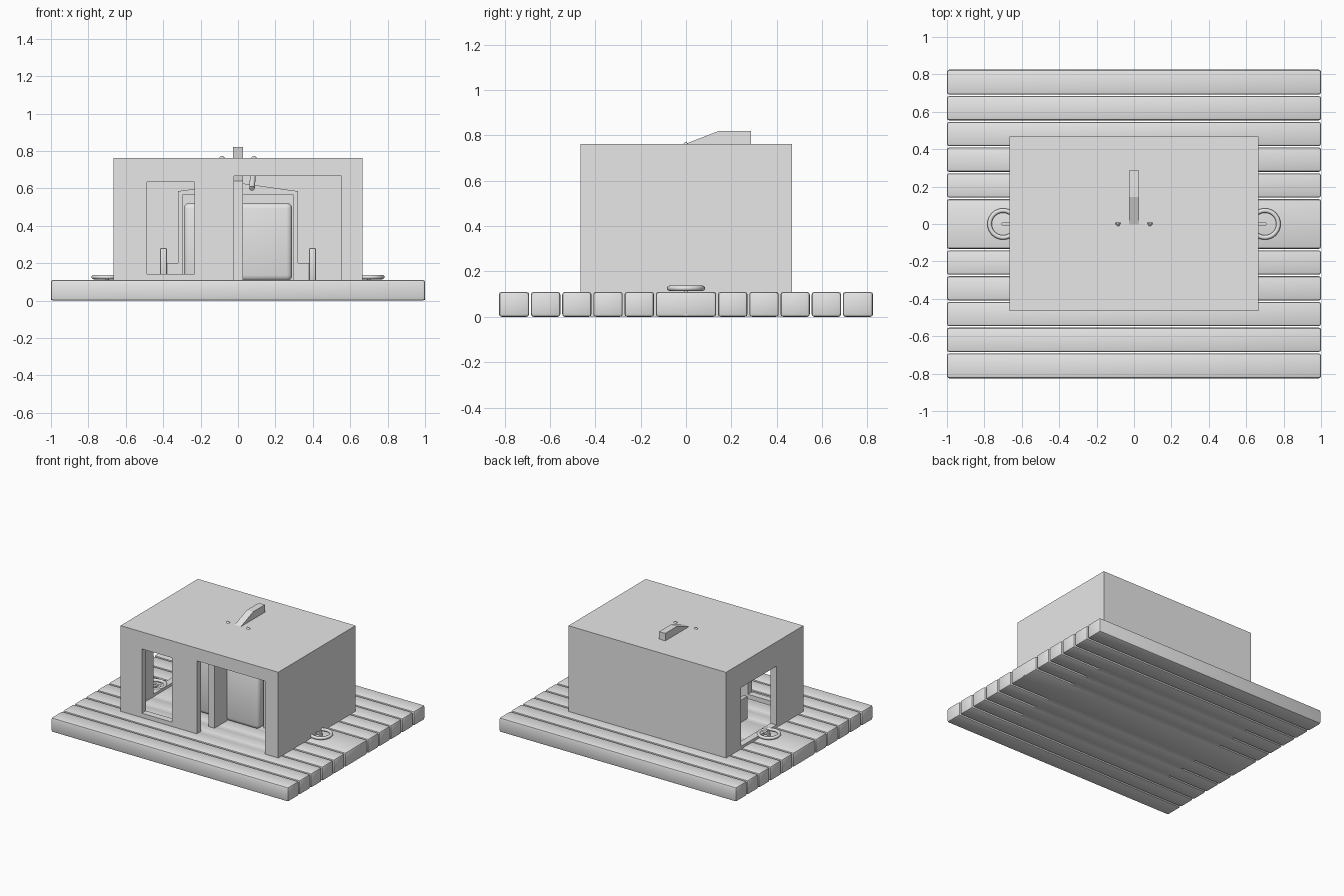
import bpy, bmesh, math
from mathutils import Vector

if "Cube" in bpy.data.objects:
    bpy.data.objects.remove(bpy.data.objects["Cube"])

GREY = (0.8, 0.8, 0.8, 1)
mat = bpy.data.materials.new("plain_grey")
mat.use_nodes = True
mat.diffuse_color = GREY
mat.node_tree.nodes["Principled BSDF"].inputs["Base Color"].default_value = GREY


def finish(name, bm):
    """Turn a bmesh into a named object with the shared material."""
    bmesh.ops.recalc_face_normals(bm, faces=bm.faces[:])
    mesh = bpy.data.meshes.new(name)
    bm.to_mesh(mesh)
    bm.free()
    mesh.materials.append(mat)
    ob = bpy.data.objects.new(name, mesh)
    bpy.context.collection.objects.link(ob)
    return ob


def box(name, x0, x1, y0, y1, z0, z1, bevel=0, segments=2):
    """Box given by its limits, optionally with rounded edges."""
    bm = bmesh.new()
    bmesh.ops.create_cube(bm, size=1)
    low, high = Vector((x0, y0, z0)), Vector((x1, y1, z1))
    for v in bm.verts:
        v.co = (low + high) / 2 + v.co * (high - low)
    if bevel:
        bmesh.ops.bevel(bm, geom=bm.edges[:], offset=bevel,
                        segments=segments, affect='EDGES', profile=0.5)
    return finish(name, bm)


def prism(name, points, depth):
    """Extrude a closed profile by the depth vector."""
    bm = bmesh.new()
    face = bm.faces.new([bm.verts.new(p) for p in points])
    out = bmesh.ops.extrude_face_region(bm, geom=[face])
    bmesh.ops.translate(bm, vec=depth,
                        verts=[g for g in out["geom"] if isinstance(g, bmesh.types.BMVert)])
    return finish(name, bm)


def rod(name, start, end, radius):
    """Cylinder between two points."""
    a, b = Vector(start), Vector(end)
    bm = bmesh.new()
    bmesh.ops.create_cone(bm, cap_ends=True, segments=16, radius1=radius,
                          radius2=radius, depth=(b - a).length)
    turn = (b - a).to_track_quat('Z', 'Y')
    for v in bm.verts:
        v.co = turn @ v.co + (a + b) / 2
    return finish(name, bm)


def smooth(ob):
    bpy.ops.object.select_all(action='DESELECT')
    ob.select_set(True)
    bpy.context.view_layer.objects.active = ob
    bpy.ops.object.shade_smooth_by_angle(angle=math.radians(35))


def cut(ob, *limits):
    """Cut a box-shaped hole, then drop the cutter."""
    cutter = box("cutter", *limits)
    cutter.hide_render = True
    mod = ob.modifiers.new("cut", 'BOOLEAN')
    mod.operation, mod.object, mod.solver = 'DIFFERENCE', cutter, 'EXACT'
    bpy.ops.object.select_all(action='DESELECT')
    bpy.context.view_layer.objects.active = ob
    ob.select_set(True)
    bpy.ops.object.modifier_apply(modifier=mod.name)
    bpy.data.objects.remove(cutter)


# Deck: rounded planks with a double-width one in the middle
gaps = [-0.825, -0.688, -0.55, -0.413, -0.275, -0.137]
gaps += [-g for g in reversed(gaps)]
for i, (y0, y1) in enumerate(zip(gaps, gaps[1:])):
    smooth(box(f"deck_plank_{i + 1}", -1, 1, y0 + 0.004 * (i > 0),
               y1 - 0.004 * (i < 10), 0, 0.11, 0.012))
box("cabin_floor", -0.66, 0.66, -0.46, 0.46, 0.001, 0.109)

# Cabin shell: hollow box with a doorway, a front window and a side opening
cabin = box("cabin", -0.665, 0.665, -0.465, 0.467, 0.105, 0.763)
cut(cabin, -0.615, 0.615, -0.415, 0.417, 0.0, 0.715)
cut(cabin, -0.022, 0.553, -0.6, -0.39, 0.0, 0.666)
cut(cabin, -0.486, -0.232, -0.6, -0.39, 0.143, 0.633)
cut(cabin, -0.8, -0.59, -0.14, 0.29, 0.13, 0.578)

# Central fin rising through the roof
prism("central_fin", [(-0.026, y, z) for y, z in
      [(-0.32, 0.1), (-0.32, 0.64), (0.145, 0.82), (0.286, 0.82), (0.286, 0.1)]],
      (0.052, 0, 0))

# Cabinet inside the cabin: rounded body, surround and low pitched top
smooth(box("cabinet_body", -0.29, 0.29, -0.17, 0.2, 0.105, 0.522, 0.03, 3))
for s in (-1, 1):
    side = "left" if s > 0 else "right"
    xs = sorted((s * 0.298, s * 0.32))
    box(f"{side}_surround_post", *xs, -0.12, 0.28, 0.105, 0.585)
    xs = sorted((s * 0.38, s * 0.417))
    smooth(box(f"{side}_arm", *xs, -0.15, 0.2, 0.105, 0.282, 0.008))
    xs = sorted((s * 0.32, s * 0.38))
    box(f"{side}_arm_base", *xs, -0.12, 0.18, 0.105, 0.2)
    # Slanted rods whose tips just break through the roof
    smooth(rod(f"{side}_slanted_rod", (s * 0.075, -0.2, 0.6),
               (s * 0.086, 0.01, 0.761), 0.015))
prism("cabinet_top", [(x, -0.12, z) for x, z in
      [(-0.32, 0.565), (0.32, 0.565), (0.32, 0.585), (0, 0.63), (-0.32, 0.585)]],
      (0, 0.4, 0))

# Mooring rings on both sides of the deck
for s in (-1, 1):
    side = "left" if s > 0 else "right"
    bpy.ops.mesh.primitive_torus_add(major_radius=0.072, minor_radius=0.012,
                                     major_segments=40, minor_segments=12,
                                     location=(s * 0.7, 0, 0.126))
    ring = bpy.context.object
    ring.name = f"{side}_mooring_ring"
    ring.data.materials.append(mat)
    smooth(ring)
    xs = sorted((s * 0.64, s * 0.705))
    box(f"{side}_ring_bar", *xs, -0.009, 0.009, 0.118, 0.132)
    rod(f"{side}_ring_stem", (s * 0.7, 0, 0.1), (s * 0.7, 0, 0.125), 0.009)
    rod(f"{side}_deck_peg", (s * 0.98, 0, 0.012), (s * 1.0, 0, 0.012), 0.008)
